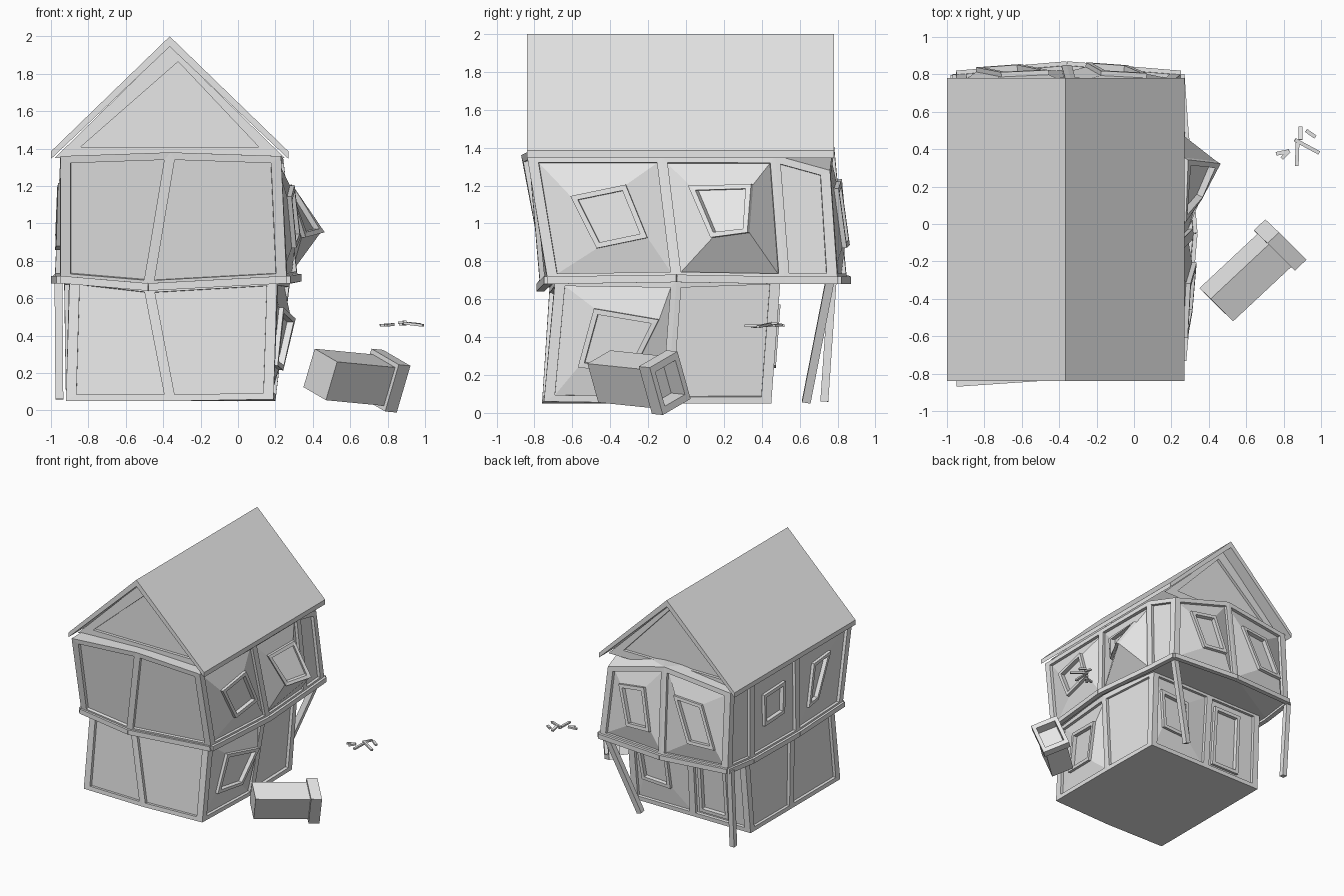
import bpy, bmesh
from mathutils import Vector as V

cube = bpy.data.objects.get("Cube")
if cube:
    bpy.data.objects.remove(cube, do_unlink=True)

grey = bpy.data.materials.new("plain grey")
grey.use_nodes = True
grey.diffuse_color = (0.8, 0.8, 0.8, 1)
grey.node_tree.nodes["Principled BSDF"].inputs["Base Color"].default_value = (0.8, 0.8, 0.8, 1)


def finish(name, bm, fix=False):
    if fix:
        bmesh.ops.recalc_face_normals(bm, faces=bm.faces[:])
    mesh = bpy.data.meshes.new(name)
    bm.to_mesh(mesh)
    bm.free()
    mesh.materials.append(grey)
    obj = bpy.data.objects.new(name, mesh)
    bpy.context.collection.objects.link(obj)


def shrink(ring, margins):
    """Move each corner inward along its two edges; one margin per edge."""
    n = len(ring)
    return [p + (ring[i - 1] - p).normalized() * margins[i]
            + (ring[(i + 1) % n] - p).normalized() * margins[i - 1]
            for i, p in enumerate(ring)]


def loft(name, rings, cap_start=False, fix=False):
    """Bridge a list of equal rings and close the end."""
    bm = bmesh.new()
    vs = [[bm.verts.new(p) for p in r] for r in rings]
    n = len(rings[0])
    for r, s in zip(vs, vs[1:]):
        for i in range(n):
            j = (i + 1) % n
            bm.faces.new((r[i], r[j], s[j], s[i]))
    if cap_start:
        bm.faces.new(vs[0][::-1])
    bm.faces.new(vs[-1])
    finish(name, bm, fix)


def wall(name, a, b, c, d, window, left, right):
    """Timber-framed panel, optionally swelling out to a raised window frame."""
    outer = [a, b, c, d]
    nrm = (b - a).cross(d - a).normalized()
    inner = shrink(outer, (.035, right, .04, left))
    rings = [outer, inner, [p - nrm * .025 for p in inner]]
    if window:
        frame = [a.lerp(b, u).lerp(d.lerp(c, u), v) + nrm * o for u, v, o in window]
        wn = (frame[1] - frame[0]).cross(frame[3] - frame[0]).normalized()
        opening = shrink(frame, (.028,) * 4)
        rings += [[p - wn * .025 for p in frame], frame, opening,
                  [p - wn * .035 for p in opening]]
    loft(name, rings)


def storey(prefix, base, top, windows, corners):
    """Walls all round, with wider posts at the corners."""
    n = len(base)
    for i in range(n):
        j = (i + 1) % n
        wall(f"{prefix}_wall_{i}", base[i], base[j], top[j], top[i], windows.get(i),
             .055 if i in corners else .028, .055 if j in corners else .028)


def beam(name, p, q, w, h=None):
    """Square timber between two points."""
    p, q = V(p), V(q)
    d = (q - p).normalized()
    side = d.cross(V((0, 0, 1)) if abs(d.z) < 0.8 else V((0, 1, 0))).normalized() * w / 2
    up = side.cross(d).normalized() * (h or w) / 2
    rect = [side + up, up - side, -side - up, side - up]
    loft(name, [[e + r for r in rect] for e in (p, q)], True, True)


def lid(name, ring, flip=False):
    bm = bmesh.new()
    f = bm.faces.new([bm.verts.new(p) for p in (ring[::-1] if flip else ring)])
    bmesh.ops.triangulate(bm, faces=[f])
    finish(name, bm)


def points(*rows):
    return [V(r) for r in rows]


# Lower storey: rings run counter-clockwise from the front right-hand corner
low_base = points((-.92, -.75, .05), (-.36, -.76, .05), (.19, -.75, .06), (.2, -.1, .05),
                  (.19, .45, .05), (-.38, .45, .05), (-.92, .45, .05), (-.92, -.1, .05))
low_top = points((-.9, -.69, .72), (-.48, -.72, .67), (.21, -.69, .71), (.28, -.05, .7),
                 (.21, .5, .72), (-.38, .5, .72), (-.9, .5, .72), (-.93, -.1, .71))
low_windows = {
    2: [(.25, .28, .01), (.7, .25, .03), (.88, .68, .06), (.34, .76, .02)],
    4: [(.2, .3, .01), (.66, .28, .01), (.62, .75, .01), (.14, .78, .01)],
    5: [(.12, .09, .0), (.62, .09, .0), (.62, .86, .0), (.12, .86, .0)],
}
storey("lower", low_base, low_top, low_windows, (0, 2, 4, 6))
lid("ground_floor", low_base, True)

# Upper storey, hanging over the back
up_base = points((-.95, -.74, .7), (-.48, -.77, .66), (.26, -.73, .7), (.32, -.05, .71),
                 (.27, .52, .7), (.25, .8, .7), (-.36, .85, .7), (-.95, .8, .72),
                 (-.97, .5, .7), (-.98, -.1, .7))
up_top = points((-.95, -.87, 1.36), (-.36, -.83, 1.38), (.23, -.84, 1.36), (.24, -.13, 1.36),
                (.24, .47, 1.36), (.2, .76, 1.28), (-.34, .78, 1.43), (-.95, .76, 1.36),
                (-.95, .47, 1.36), (-.95, -.13, 1.36))
up_windows = {
    2: [(.42, .25, .04), (.82, .33, .05), (.71, .76, .05), (.28, .67, .04)],
    3: [(.34, .32, .08), (.66, .34, .195), (.76, .76, .04), (.2, .75, .02)],
    5: [(.46, .26, .04), (.84, .26, .04), (.7, .76, .03), (.26, .78, .03)],
    6: [(.42, .24, .04), (.82, .24, .04), (.6, .74, .03), (.18, .74, .03)],
    8: [(.26, .34, .01), (.7, .36, .01), (.72, .75, .01), (.25, .73, .01)],
    9: [(.22, .24, .01), (.42, .27, .01), (.62, .78, .01), (.3, .75, .01)],
}
storey("upper", up_base, up_top, up_windows, (0, 2, 5, 7))
for i, p in enumerate(up_base):
    beam(f"belt_beam_{i}", p, up_base[(i + 1) % len(up_base)], .04, .04)
lid("overhang_floor", up_base, True)
lid("attic_floor", up_top)

# Posts under the overhang
beam("left_post", (.21, .76, .7), (-.02, .635, .06), .045)
beam("right_post", (-.96, .775, .72), (-.955, .73, .06), .042)

# Roof slab
profile = [(-1, 1.345), (-.365, 1.945), (.27, 1.345), (.27, 1.385), (-.365, 2), (-1, 1.385)]
loft("roof", [[V((x, y, z)) for x, z in profile] for y in (-.84, .78)], True, True)

# Gables with a sunken triangular panel
for name, y, depth in (("front_gable", -.74, .025), ("back_gable", .68, -.025)):
    tri = points((-.98, y, 1.35), (.25, y, 1.35), (-.365, y, 1.95))
    panel = points((-.84, y, 1.41), (.11, y, 1.41), (-.32, y, 1.865))
    rings = [tri, panel, [p + V((0, depth, 0)) for p in panel]]
    if y > 0:
        rings = [r[::-1] for r in rings]
    loft(name, rings)

# Fallen chimney with a hollow cap
corner, wide, tall, axis = points((.41, -.4, .33), (.12, -.12, -.07),
                                  (.06, -.057, .205), (.31, .29, -.03))
centre = corner + wide / 2 - tall / 2


def section(t, grow):
    return [centre + axis * t + (wide * s + tall * u) * grow / 2
            for s, u in ((-1, -1), (1, -1), (1, 1), (-1, 1))]


loft("fallen_chimney", [section(0, 1), section(1, 1), section(1, 1.22), section(1.2, 1.22),
                        section(1.2, .88), section(.95, .88)], True, True)

# Loose splinters
sticks = [((.87, .31, .46), (.875, .45, .46)), ((.89, .52, .46), (.89, .45, .475)),
          ((.86, .45, .47), (.99, .38, .455)), ((.92, .5, .465), (.97, .465, .46)),
          ((.76, .375, .455), (.83, .39, .46)), ((.79, .35, .455), (.83, .39, .46))]
for i, (p, q) in enumerate(sticks):
    beam(f"splinter_{i}", p, q, .02, .014)
